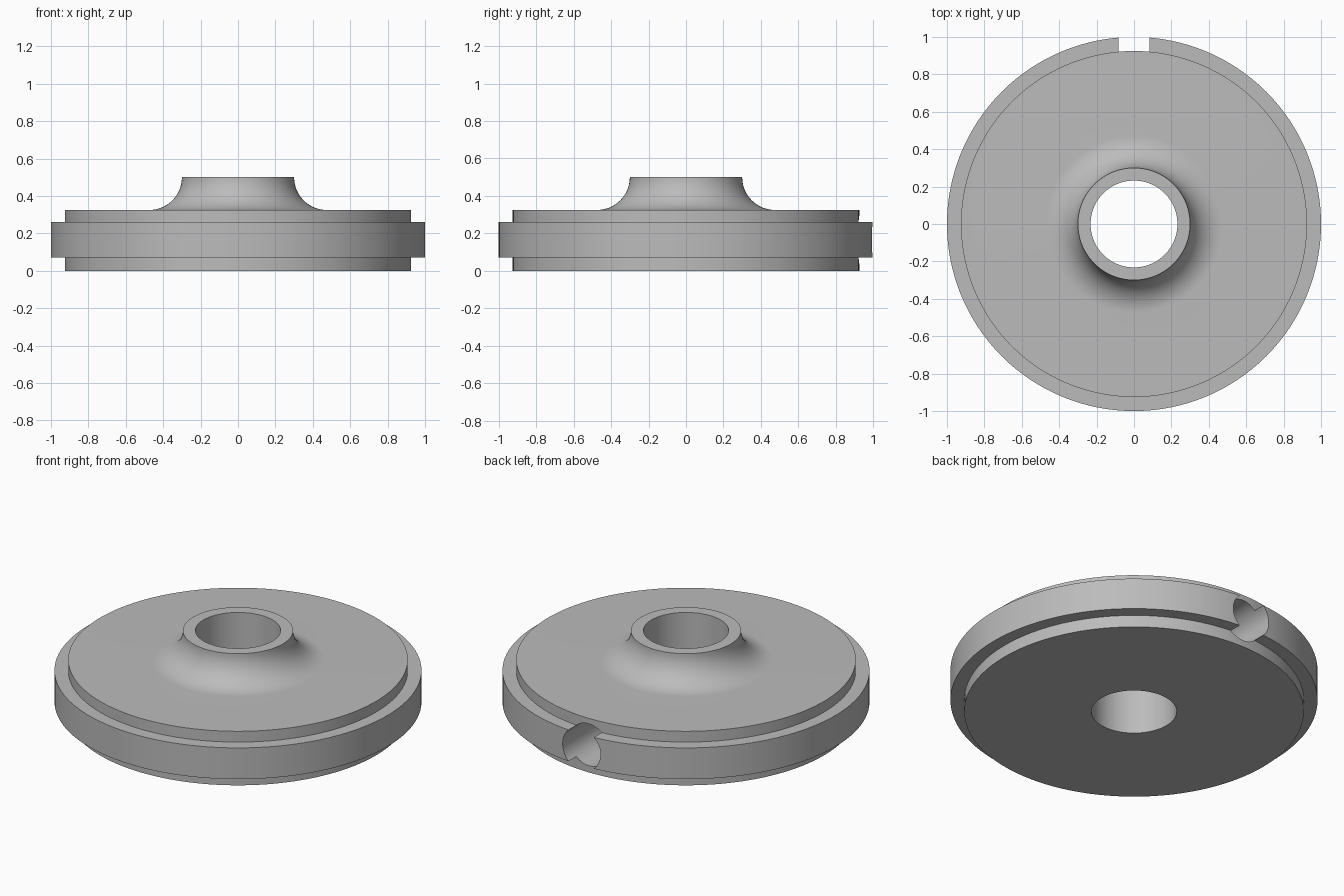
import bpy, bmesh, math
from mathutils import Matrix

cube = bpy.data.objects.get("Cube")
if cube:
    bpy.data.objects.remove(cube, do_unlink=True)

SEGMENTS = 128
BORE, BOSS, BODY, RIM = 0.232, 0.30, 0.925, 1.0
TOP, DECK, RIM_HIGH, RIM_LOW = 0.5, 0.325, 0.26, 0.072
FILLET = TOP - DECK

grey = bpy.data.materials.new("plain grey")
grey.use_nodes = True
colour = (0.5, 0.5, 0.5, 1)
grey.diffuse_color = colour
grey.node_tree.nodes["Principled BSDF"].inputs["Base Color"].default_value = colour


def add_object(name, bm):
    mesh = bpy.data.meshes.new(name)
    bmesh.ops.recalc_face_normals(bm, faces=bm.faces)
    bm.to_mesh(mesh)
    bm.free()
    mesh.materials.append(grey)
    obj = bpy.data.objects.new(name, mesh)
    bpy.context.collection.objects.link(obj)
    return obj


# Cross-section: bore, base, raised rim, deck, then the concave boss flare
profile = [(BORE, 0), (BODY, 0), (BODY, RIM_LOW), (RIM, RIM_LOW),
           (RIM, RIM_HIGH), (BODY, RIM_HIGH), (BODY, DECK)]
steps = 20
for i in range(steps + 1):
    a = math.pi / 2 * i / steps
    profile.append((BOSS + FILLET * (1 - math.sin(a)), TOP - FILLET * math.cos(a)))
profile.append((BORE, TOP))

# Flanged hub, one closed ring of quads per profile edge
bm = bmesh.new()
rings = []
for s in range(SEGMENTS):
    a = 2 * math.pi * s / SEGMENTS
    rings.append([bm.verts.new((r * math.cos(a), r * math.sin(a), z)) for r, z in profile])
for s in range(SEGMENTS):
    here, there = rings[s], rings[(s + 1) % SEGMENTS]
    for i in range(len(profile)):
        j = (i + 1) % len(profile)
        bm.faces.new((here[i], there[i], there[j], here[j]))
hub = add_object("flanged_hub", bm)

# Radial screw hole drilled from the back of the rim into the bore
bm = bmesh.new()
bmesh.ops.create_cone(
    bm, cap_ends=True, segments=48, radius1=0.126, radius2=0.126, depth=1.1,
    matrix=Matrix.Translation((0, 0.65, (RIM_LOW + RIM_HIGH) / 2)) @ Matrix.Rotation(math.pi / 2, 4, "X"))
drill = add_object("hole_cutter", bm)
drill.hide_render = True
drill.hide_viewport = True

cut = hub.modifiers.new("screw_hole", "BOOLEAN")
cut.operation = "DIFFERENCE"
cut.solver = "EXACT"
cut.object = drill

# Bake the cut, then smooth the curved surfaces and keep the edges crisp
bpy.context.view_layer.update()
baked = bpy.data.meshes.new_from_object(hub.evaluated_get(bpy.context.evaluated_depsgraph_get()))
hub.modifiers.clear()
hub.data = baked
bpy.data.objects.remove(drill, do_unlink=True)
bpy.ops.object.select_all(action="DESELECT")
hub.select_set(True)
bpy.context.view_layer.objects.active = hub
bpy.ops.object.shade_smooth_by_angle(angle=math.radians(30))
